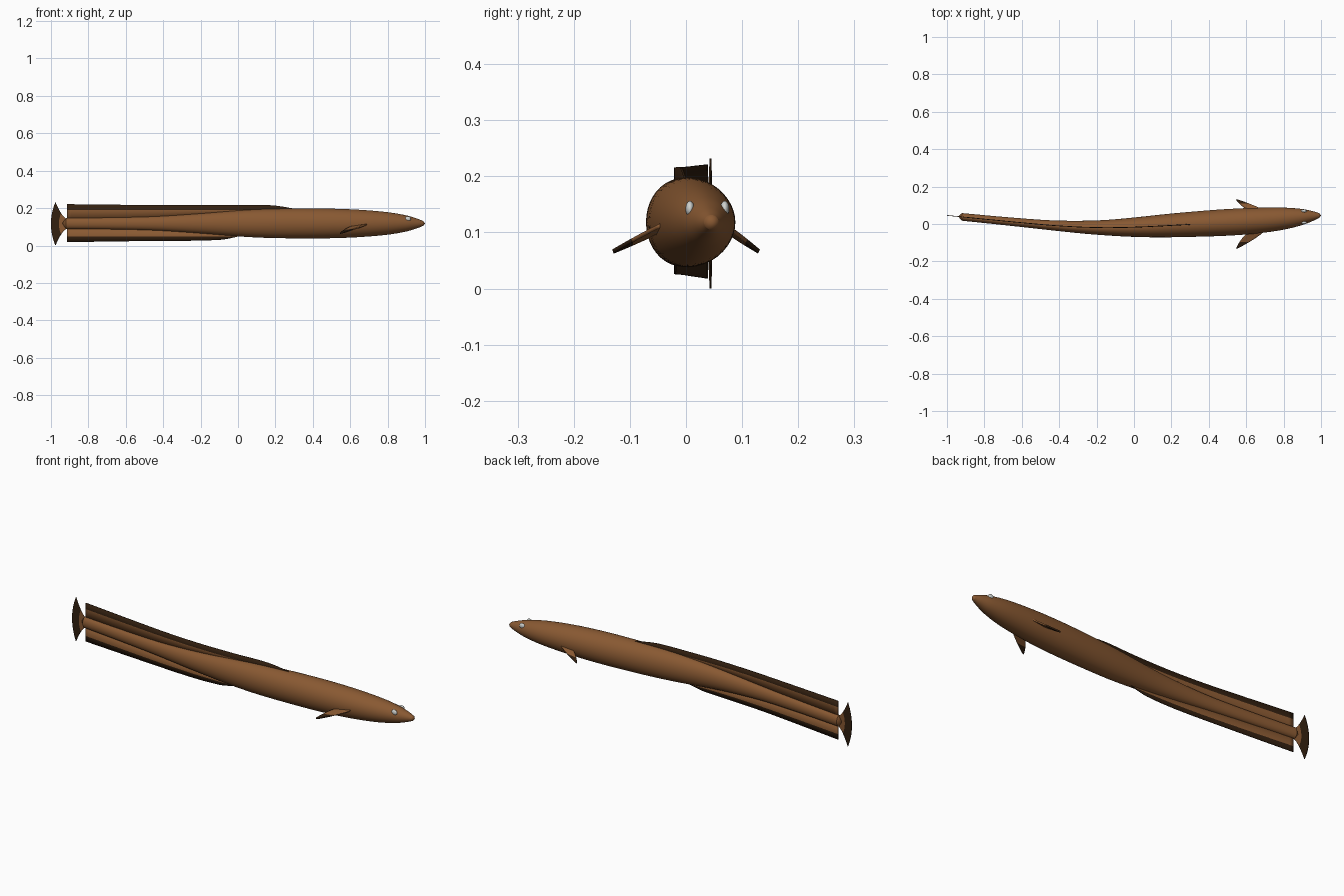
import bpy, bmesh, math
from mathutils import Vector, Matrix

if "Cube" in bpy.data.objects:
    bpy.data.objects.remove(bpy.data.objects["Cube"])


def material(name, rgb):
    m = bpy.data.materials.new(name)
    m.diffuse_color = (*rgb, 1)
    m.use_nodes = True
    m.node_tree.nodes["Principled BSDF"].inputs["Base Color"].default_value = m.diffuse_color
    return m


BROWN = material("skin brown", (0.25, 0.10, 0.032))
DARK = material("fin edge dark brown", (0.032, 0.014, 0.005))
PALE = material("eye pale grey", (0.62, 0.64, 0.62))
ZC = 0.118


def curve(points, x):
    """Smooth (Hermite) interpolation through a short list of (x, value)."""
    n = len(points)
    x = min(max(x, points[0][0]), points[-1][0])
    i = max(k for k in range(n - 1) if points[k][0] <= x)

    def slope(k):
        a, b = points[max(k - 1, 0)], points[min(k + 1, n - 1)]
        return (b[1] - a[1]) / (b[0] - a[0])
    (x0, y0), (x1, y1) = points[i], points[i + 1]
    d = x1 - x0
    t = (x - x0) / d
    return ((2*t**3 - 3*t**2 + 1) * y0 + (t**3 - 2*t**2 + t) * d * slope(i)
            + (3*t**2 - 2*t**3) * y1 + (t**3 - t**2) * d * slope(i + 1))


# sideways swimming curve, half height and width ratio along the length
SPINE = [(-1, .046), (-.9, .036), (-.6, .007), (-.4, -.010), (-.2, -.019), (0, -.017),
         (.3, -.002), (.7, .021), (1, .046)]
HEIGHT = [(-.92, .029), (-.7, .031), (-.45, .037), (-.2, .053), (0, .069), (.15, .077),
          (.35, .080), (.5, .079), (.65, .073), (.8, .060), (.9, .043), (.96, .025), (.99, .013)]
WIDTH = [(-.92, .70), (-.2, .72), (0, .75), (.3, .84), (.6, .93), (.8, .98), (1, 1.0)]


def finish(name, bm, mats, angle=40):
    bmesh.ops.recalc_face_normals(bm, faces=bm.faces)
    me = bpy.data.meshes.new(name)
    bm.to_mesh(me)
    bm.free()
    for m in mats:
        me.materials.append(m)
    ob = bpy.data.objects.new(name, me)
    bpy.context.collection.objects.link(ob)
    bpy.context.view_layer.objects.active = ob
    ob.select_set(True)
    bpy.ops.object.shade_smooth_by_angle(angle=math.radians(angle))
    ob.select_set(False)
    return ob


def sheet(name, nu, nv, point, is_dark, thickness=.004):
    """Thin fin from a grid of points, with its outer faces dark."""
    bm = bmesh.new()
    g = [[bm.verts.new(point(i / nu, j / nv)) for j in range(nv + 1)] for i in range(nu + 1)]
    for i in range(nu):
        for j in range(nv):
            f = bm.faces.new((g[i][j], g[i+1][j], g[i+1][j+1], g[i][j+1]))
            f.material_index = int(is_dark((i + .5) / nu, (j + .5) / nv))
    ob = finish(name, bm, (BROWN, DARK))
    s = ob.modifiers.new("thickness", 'SOLIDIFY')
    s.thickness, s.offset = thickness, 0
    return ob


# body: oval rings swept along the spine, closed at both ends
bm = bmesh.new()
SIDES, RINGS = 40, 80
rings = []
for k in range(RINGS + 1):
    x = -.92 + 1.91 * math.sin(k / RINGS * math.pi / 2)
    h = curve(HEIGHT, x)
    w = h * curve(WIDTH, x)
    y = curve(SPINE, x)
    rings.append([bm.verts.new((x, y + w * math.cos(a), ZC + h * math.sin(a)))
                  for a in (2 * math.pi * s / SIDES for s in range(SIDES))])
for a, b in zip(rings, rings[1:]):
    for s in range(SIDES):
        t = (s + 1) % SIDES
        bm.faces.new((a[s], a[t], b[t], b[s]))
for ring, x in ((rings[0], -.94), (rings[-1], 1.0)):
    tip = bm.verts.new((x, curve(SPINE, x), ZC))
    for s in range(SIDES):
        bm.faces.new((ring[s], ring[(s + 1) % SIDES], tip))
finish("body", bm, (BROWN,))


# long back and belly fins: rows run base, dark boundary, edge
def long_fin(name, front, sign, edge):
    def point(u, v):
        x = -.915 + (front + .915) * u
        tip = curve(edge, x)
        base = min(curve(HEIGHT, x) - .01, tip - .002)
        split = max(base, min(tip - .001, .071))
        r = (base, split, tip)[round(v * 2)]
        return (x, curve(SPINE, x), ZC + sign * r)
    sheet(name, 48, 2, point, lambda u, v: v > .5)


long_fin("back_fin", .31, 1, [(-.915, .103), (-.4, .098), (0, .098), (.18, .097), (.31, .078)])
long_fin("belly_fin", .02, -1, [(-.915, .100), (-.5, .094), (-.1, .088), (.02, .066)])


# tail fan: flares from the tail root to a rounded trailing edge
def fan(u, v):
    v = 2 * v - 1
    x = -.915 + u * (-.085 + .024 * v * v)
    return (x, curve(SPINE, x), .116 + v * (.027 + .089 * u ** 1.6))


sheet("tail_fan", 12, 16, fan, lambda u, v: u > .5, .003)


# side fins: swept back, outward and down, with thin leaf outline
for name, root, tip in (("left_side_fin", (.65, .075, .105), (.55, .130, .066)),
                        ("right_side_fin", (.65, -.045, .108), (.55, -.130, .066))):
    r, t = Vector(root), Vector(tip)

    def leaf(u, v, r=r, t=t):
        half = .036 * (1 - u ** 1.8) + .004
        c = r.lerp(t, u)
        return c + Vector((1, 0, .12)) * (2 * v - 1) * half
    sheet(name, 10, 6, leaf, lambda u, v: u > .55, .007)

# eyes: small flattened balls set in the head
for name, side in (("left_eye", 1), ("right_eye", -1)):
    bm = bmesh.new()
    at = Matrix.Translation((.908, curve(SPINE, .908) + side * .031, .142))
    bmesh.ops.create_uvsphere(bm, u_segments=20, v_segments=12, radius=1,
                              matrix=at @ Matrix.Diagonal((.016, .008, .014, 1)))
    finish(name, bm, (PALE,))
